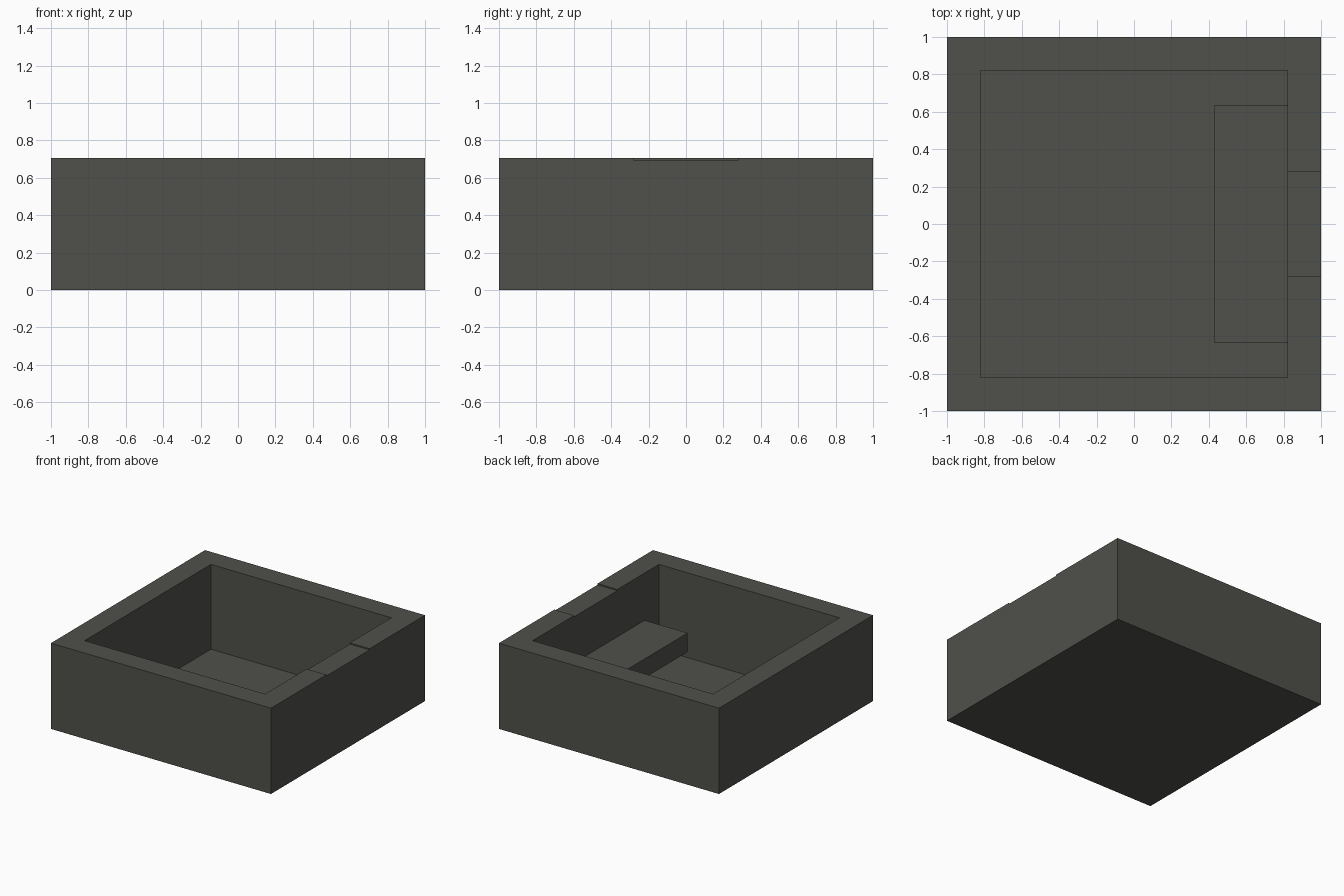
import bpy

if "Cube" in bpy.data.objects:
    bpy.data.objects.remove(bpy.data.objects["Cube"])

# single flat colour
stone = bpy.data.materials.new("dark_warm_grey")
stone.diffuse_color = (0.08, 0.08, 0.07, 1)
stone.use_nodes = True
stone.node_tree.nodes["Principled BSDF"].inputs["Base Color"].default_value = stone.diffuse_color


def box(name, x, y, z):
    """Axis-aligned box from (min, max) ranges."""
    bpy.ops.mesh.primitive_cube_add(
        size=1, location=[sum(r) / 2 for r in (x, y, z)])
    ob = bpy.context.object
    ob.name = name
    ob.scale = [r[1] - r[0] for r in (x, y, z)]
    bpy.ops.object.transform_apply(location=False, rotation=False, scale=True)
    ob.data.materials.append(stone)
    return ob


def cut(target, cutter):
    """Subtract the cutter and remove it."""
    mod = target.modifiers.new("cut", 'BOOLEAN')
    mod.operation = 'DIFFERENCE'
    mod.solver = 'EXACT'
    mod.object = cutter
    bpy.context.view_layer.objects.active = target
    bpy.ops.object.modifier_apply(modifier=mod.name)
    bpy.data.objects.remove(cutter)


H = 0.705      # overall height
IN = 0.82      # half width of the cavity

# open tub with a thin floor
tub = box("tub", (-1, 1), (-1, 1), (0, H))
cut(tub, box("cavity", (-IN, IN), (-IN, IN), (0.008, 1)))

# shallow dip in the rim of the right wall
cut(tub, box("rim_dip", (0.7, 1.2), (-0.28, 0.28), (H - 0.01, 1)))

# seat slab fixed to the right wall, clear of the floor
box("seat", (0.43, IN), (-0.635, 0.635), (0.16, 0.316))
